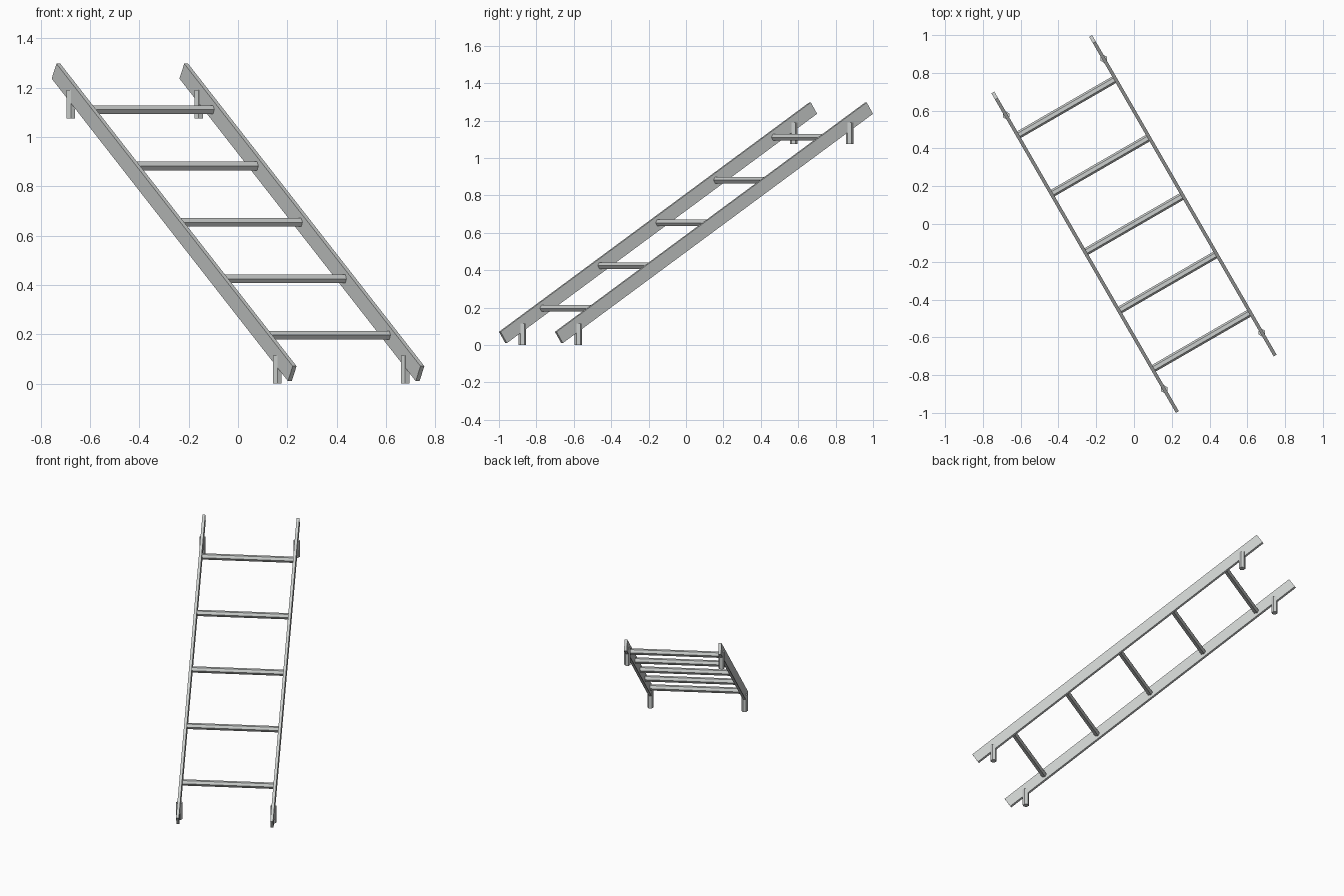
import bpy, bmesh, math
from mathutils import Matrix

if "Cube" in bpy.data.objects:
    bpy.data.objects.remove(bpy.data.objects["Cube"])

YAW = Matrix.Rotation(math.radians(30), 4, 'Z')   # whole ladder turned in plan
SLOPE = math.atan2(1.226, 1.915)                  # incline of the rails
MID_Z = 0.6535
RAIL_X, RAIL_T, RAIL_H = 0.299, 0.018, 0.072
RAIL_LEN = math.hypot(1.226, 1.915)

metal = bpy.data.materials.new("light_grey_metal")
metal.diffuse_color = (0.60, 0.62, 0.61, 1)
metal.use_nodes = True
metal.node_tree.nodes["Principled BSDF"].inputs["Base Color"].default_value = metal.diffuse_color


def add_part(name, bm, matrix):
    bm.transform(YAW @ matrix)
    bmesh.ops.recalc_face_normals(bm, faces=bm.faces)
    mesh = bpy.data.meshes.new(name)
    bm.to_mesh(mesh)
    bm.free()
    mesh.materials.append(metal)
    ob = bpy.data.objects.new(name, mesh)
    bpy.context.collection.objects.link(ob)


def box(sx, sy, sz):
    bm = bmesh.new()
    bmesh.ops.create_cube(bm, size=1, matrix=Matrix.Diagonal((sx, sy, sz, 1)))
    return bm


def hex_bar(radius, length):
    # hexagonal bar along z with corners on the +x and -x axes
    bm = bmesh.new()
    ring = [bm.verts.new((radius * math.cos(i * math.pi / 3),
                          radius * math.sin(i * math.pi / 3), -length / 2)) for i in range(6)]
    face = bm.faces.new(ring)
    top = bmesh.ops.extrude_face_region(bm, geom=[face])
    verts = [g for g in top["geom"] if isinstance(g, bmesh.types.BMVert)]
    bmesh.ops.translate(bm, verts=verts, vec=(0, 0, length))
    return bm


for side, sx in (("left", -1), ("right", 1)):
    # sloping side rail
    add_part(f"{side}_rail", box(RAIL_T, RAIL_LEN, RAIL_H),
             Matrix.Translation((sx * RAIL_X, 0, MID_Z)) @ Matrix.Rotation(SLOPE, 4, 'X'))
    # short vertical pegs under each end of the rail
    for end, u, z in (("lower", -0.837, 0.0), ("upper", 0.837, 1.075)):
        add_part(f"{side}_{end}_peg", hex_bar(0.02, 0.115),
                 Matrix.Translation((sx * RAIL_X, u, z + 0.0575)))

# horizontal rungs between the rails
for i in range(-2, 3):
    add_part(f"rung_{i + 3}", hex_bar(0.02, 2 * RAIL_X),
             Matrix.Translation((0, i * 0.357, MID_Z + i * 0.2285))
             @ Matrix.Rotation(math.pi / 2, 4, 'Z') @ Matrix.Rotation(math.pi / 2, 4, 'X'))
